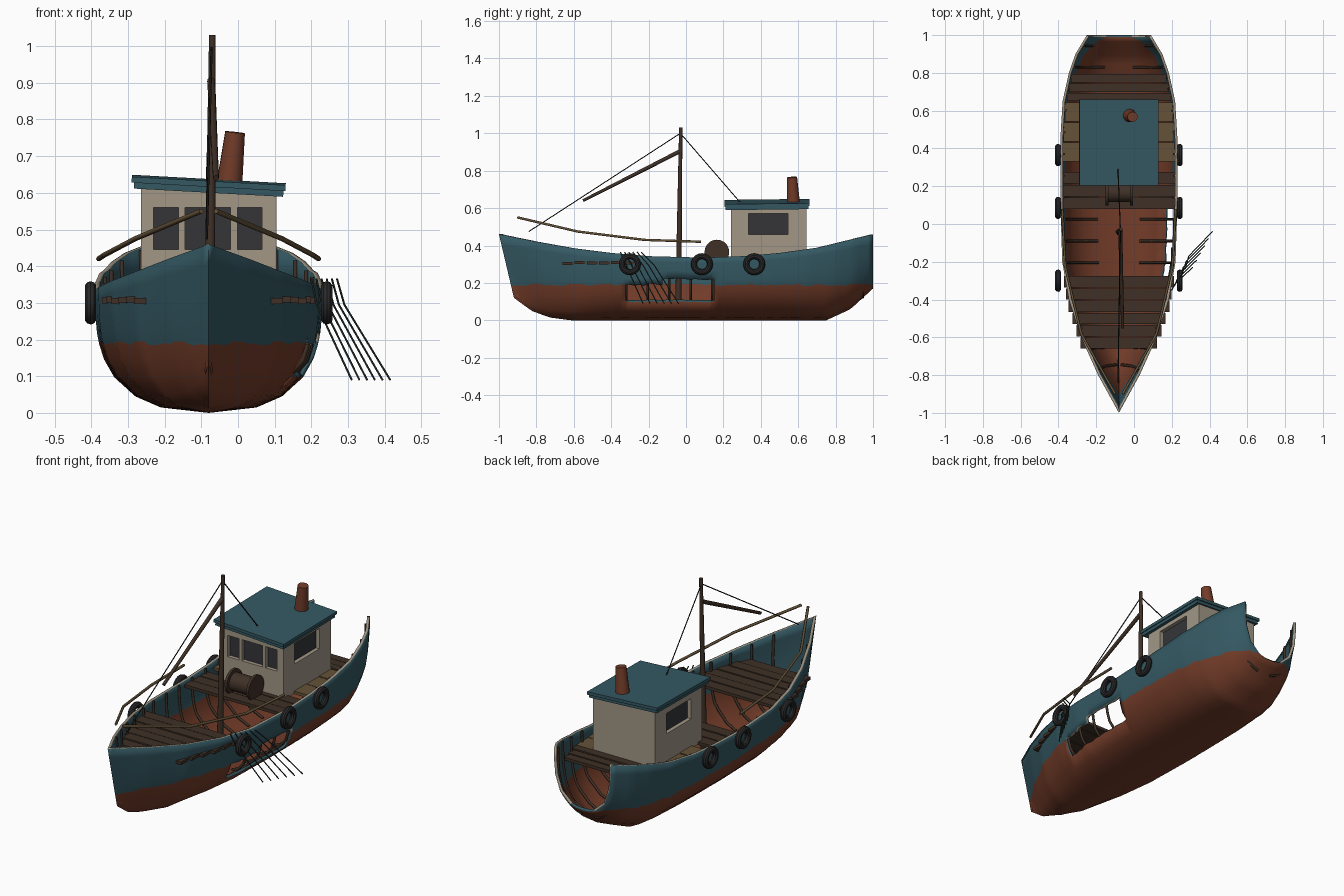
import bpy, bmesh, math, random
from mathutils import Vector

random.seed(4)
if "Cube" in bpy.data.objects:
    bpy.data.objects.remove(bpy.data.objects["Cube"], do_unlink=True)
CX = -0.08  # hull centreline


def material(name, *rgb):
    m = bpy.data.materials.new(name)
    m.use_nodes = True
    m.diffuse_color = (*rgb, 1)
    m.node_tree.nodes["Principled BSDF"].inputs["Base Color"].default_value = (*rgb, 1)
    return m


rust = material("rust_red", 0.17, 0.045, 0.022)
teal = material("faded_teal", 0.035, 0.1, 0.125)
cream = material("weathered_cream", 0.36, 0.31, 0.24)
wood = material("dark_wood", 0.05, 0.03, 0.02)
pale = material("pale_wood", 0.13, 0.085, 0.04)
rubber = material("black_rubber", 0.022, 0.022, 0.024)
glass = material("dark_glass", 0.035, 0.036, 0.04)
rope = material("dark_rope", 0.015, 0.014, 0.012)
net_green = material("net_green", 0.02, 0.035, 0.03)


def finish(name, bm, mats, smooth=True):
    me = bpy.data.meshes.new(name)
    bm.to_mesh(me)
    bm.free()
    ob = bpy.data.objects.new(name, me)
    bpy.context.collection.objects.link(ob)
    for m in mats:
        me.materials.append(m)
    if smooth:
        bpy.ops.object.select_all(action='DESELECT')
        ob.select_set(True)
        bpy.context.view_layer.objects.active = ob
        bpy.ops.object.shade_smooth_by_angle(angle=math.radians(35))
    return ob


def box(name, lo, hi, mat):
    bm = bmesh.new()
    bmesh.ops.create_cube(bm, size=1)
    for v in bm.verts:
        v.co = [(a + b) / 2 + c * (b - a) for a, b, c in zip(lo, hi, v.co)]
    return finish(name, bm, [mat], False)


def rod(name, a, b, r1, r2, mat, sides=12):
    a, b = Vector(a), Vector(b)
    bm = bmesh.new()
    bmesh.ops.create_cone(bm, cap_ends=True, segments=sides, radius1=r1, radius2=r2, depth=(b - a).length)
    ob = finish(name, bm, [mat])
    ob.location = (a + b) / 2
    ob.rotation_euler = (b - a).to_track_quat('Z', 'Y').to_euler()
    return ob


def line(name, paths, radius, mat):
    cu = bpy.data.curves.new(name, 'CURVE')
    cu.dimensions = '3D'
    cu.bevel_depth, cu.bevel_resolution, cu.use_fill_caps = radius, 1, True
    for path in paths:
        sp = cu.splines.new('POLY')
        sp.points.add(len(path) - 1)
        for p, co in zip(sp.points, path):
            p.co = (*co, 1)
    cu.materials.append(mat)
    ob = bpy.data.objects.new(name, cu)
    bpy.context.collection.objects.link(ob)


def lerp(table, y):
    for (a, p), (b, q) in zip(table, table[1:]):
        if y <= b:
            return p + (q - p) * max(0, (y - a) / (b - a))
    return table[-1][1]


# Hull lines along the length
BEAM = [(-1, 0), (-.8, .11), (-.6, .2), (-.4, .265), (-.2, .3), (.1, .31), (.45, .31),
        (.65, .298), (.8, .265), (.9, .23), (1, .17)]
SHEER = [(-1, .46), (-.8, .42), (-.6, .385), (-.4, .36), (-.2, .343), (.1, .335),
         (.3, .343), (.5, .36), (.7, .388), (1, .46)]
KEEL = [(-1, .12), (-.88, .05), (-.76, .015), (-.62, 0), (.75, 0), (.88, .06), (1, .17)]
WATER = 0.19


def bow(y):
    return max(0, (-y - 0.6) / 0.4)


def hull_point(y, z, inset=0):
    k, s = lerp(KEEL, y), lerp(SHEER, y)
    u = min(1, max(0, (z - k) / (s - k)))
    full = (1 - (1 - u) ** 3) ** (0.42 + 0.35 * bow(y))
    return max(0, lerp(BEAM, y) * full - inset), y + 0.08 * (1 - u) * bow(y), z


def section_heights(y, water=WATER):
    k, s = lerp(KEEL, y), lerp(SHEER, y)
    low = [k + (water - k) * f for f in (0, .08, .24, .52, .78, 1)]
    return low + [water + (s - water) * f for f in (.2, .5, .8, 1)]


# Hull shell, with a ragged waterline and a broken hole on the left side
bm = bmesh.new()
grid = []
for i in range(81):
    y = -1 + i / 40
    half = [hull_point(y, z) for z in section_heights(y, WATER + random.uniform(-.007, .007))]
    ring = [(CX - x, yy, z) for x, yy, z in reversed(half)] + [(CX + x, yy, z) for x, yy, z in half[1:]]
    grid.append([bm.verts.new(p) for p in ring])
mid = len(grid[0]) // 2
for i in range(80):
    y = -1 + (i + 0.5) / 40
    for j in range(2 * mid):
        row = j - mid if j >= mid else mid - 1 - j
        top = 4 if y < -0.13 else 5
        if j >= mid and -0.33 < y < 0.15 and 3 <= row <= top:
            continue
        f = bm.faces.new([grid[i][j], grid[i + 1][j], grid[i + 1][j + 1], grid[i][j + 1]])
        f.material_index = 0 if row < 5 else 1
bmesh.ops.remove_doubles(bm, verts=bm.verts, dist=1e-4)
hull = finish("hull", bm, [rust, teal, cream])
shell = hull.modifiers.new("thickness", 'SOLIDIFY')
shell.thickness, shell.offset, shell.material_offset_rim = 0.014, -1, 1

# Ribs inside the hull
ribs = []
for i in range(16):
    y = -0.78 + i * 0.115
    for side in (-1, 1):
        pts = [hull_point(y, z, 0.018) for z in section_heights(y)[1:]]
        ribs.append([(CX + side * x, yy, z + (0.014 if z < 0.1 else -0.004)) for x, yy, z in pts])
line("ribs", ribs, 0.007, wood)

# Deck planks laid across the boat
DECK = 0.31


def planks(name, start, end, count, mat, spill):
    step = (end - start) / count
    for i in range(count):
        a, b = start + i * step, start + (i + 1) * step - 0.006
        widths = [hull_point(y, DECK)[0] for y in (a, b)]
        w = max(widths) + 0.004 if spill else min(widths) - 0.012
        lift = random.uniform(-.003, .003)
        box(f"{name}_{i}", (CX - w, a, DECK - .012 + lift), (CX + w, b, DECK + .004 + lift), mat)


planks("fore_plank", -0.66, -0.27, 6, wood, True)
planks("winch_plank", 0.08, 0.28, 3, wood, False)
planks("side_plank", 0.33, 0.65, 3, pale, False)
planks("aft_plank", 0.65, 0.8, 3, wood, False)

# Wheelhouse: inner core, framed walls and recessed panes
X0, X1, Y0, Y1, Z0, Z1 = -0.265, 0.105, 0.24, 0.645, 0.3, 0.612
D = 0.025
box("cabin_core", (X0 + D, Y0 + D, Z0), (X1 - D, Y1, Z1), cream)
box("cabin_back", (X0, Y1 - D, Z0), (X1, Y1, Z1), cream)
box("front_sill", (X0, Y0, Z0), (X1, Y0 + D, .445), cream)
box("front_header", (X0, Y0, .56), (X1, Y0 + D, Z1), cream)
for i, (a, b) in enumerate([(X0, -.23), (-.162, -.145), (-.02, -.002), (.065, X1)]):
    box(f"front_post_{i}", (a, Y0, .445), (b, Y0 + D, .56), cream)
box("front_panes", (-.235, Y0 + D - .005, .44), (.07, Y0 + D + .002, .565), glass)
for side, xa in (("right", X0), ("left", X1 - D)):
    xb = xa + D
    box(f"{side}_sill", (xa, Y0 + D, Z0), (xb, Y1 - D, .46), cream)
    box(f"{side}_header", (xa, Y0 + D, .57), (xb, Y1 - D, Z1), cream)
    box(f"{side}_front_post", (xa, Y0 + D, .46), (xb, .335, .57), cream)
    box(f"{side}_rear_post", (xa, .545, .46), (xb, Y1 - D, .57), cream)
    inner = xb if side == "right" else xa
    box(f"{side}_pane", (inner - .004, .33, .455), (inner + .004, .55, .575), glass)

# Sagging roof in two layers, and the leaning funnel
for name, grow, z in (("roof_trim", -0.006, 0.0), ("roof", 0.0, 0.016)):
    r = box(name, (-.21 - grow, -.2275 - grow, -.008), (.21 + grow, .2275 + grow, .008), teal)
    r.location = (-0.08, 0.4325, 0.611 + z)
    r.rotation_euler = (0.012, 0.055, 0)
rod("funnel", (-.025, .575, .61), (-.008, .567, .765), .036, .027, rust, 16)

# Mast, boom and stays
rod("mast", (-.08, -.042, .03), (-.07, -.028, 1.03), .017, .009, wood)
rod("boom", (-.073, -.03, .905), (-.06, -.55, .64), .011, .008, wood)
line("stays", [[(-.072, -.03, 1.0), (-.085, -.84, .475)],
               [(-.072, -.03, 1.0), (-.085, .29, .63)]], .003, rope)

# Loose handrails above the bow
RAIL = [(.02, -.9, .55), (.2, -.58, .475), (.285, -.22, .43), (.3, .08, .42)]
line("handrails", [[(CX + s * x, y, z) for x, y, z in RAIL] for s in (-1, 1)], .007, pale)

# Winch
rod("winch_drum", (-.14, .165, .365), (-.01, .165, .365), .048, .048, wood, 20)
for i, x in enumerate((-.15, -.02)):
    rod(f"winch_flange_{i}", (x, .165, .365), (x + .014, .165, .365), .066, .066, wood, 20)
    box(f"winch_foot_{i}", (x, .145, DECK), (x + .014, .185, .36), wood)

# Tyre fenders on both sides
for side in (-1, 1):
    for i, y in enumerate((-.3, .085, .365)):
        bpy.ops.mesh.primitive_torus_add(major_segments=24, minor_segments=10, major_radius=.043,
                                         minor_radius=.016, rotation=(0, math.pi / 2, 0),
                                         location=(CX + side * .322, y, .3))
        t = bpy.context.object
        t.name = f"tyre_{'left' if side > 0 else 'right'}_{i}"
        t.data.materials.append(rubber)
        bpy.ops.object.shade_smooth_by_angle()

# Net strands hanging over the left side
line("net_strands", [[(.2 + .014 * i, -.35 + .022 * i, .365), (.215 + .015 * i, -.32 + .03 * i, .295),
                      (.31 + .021 * i, -.23 + .038 * i, .09)] for i in range(6)], .003, net_green)
